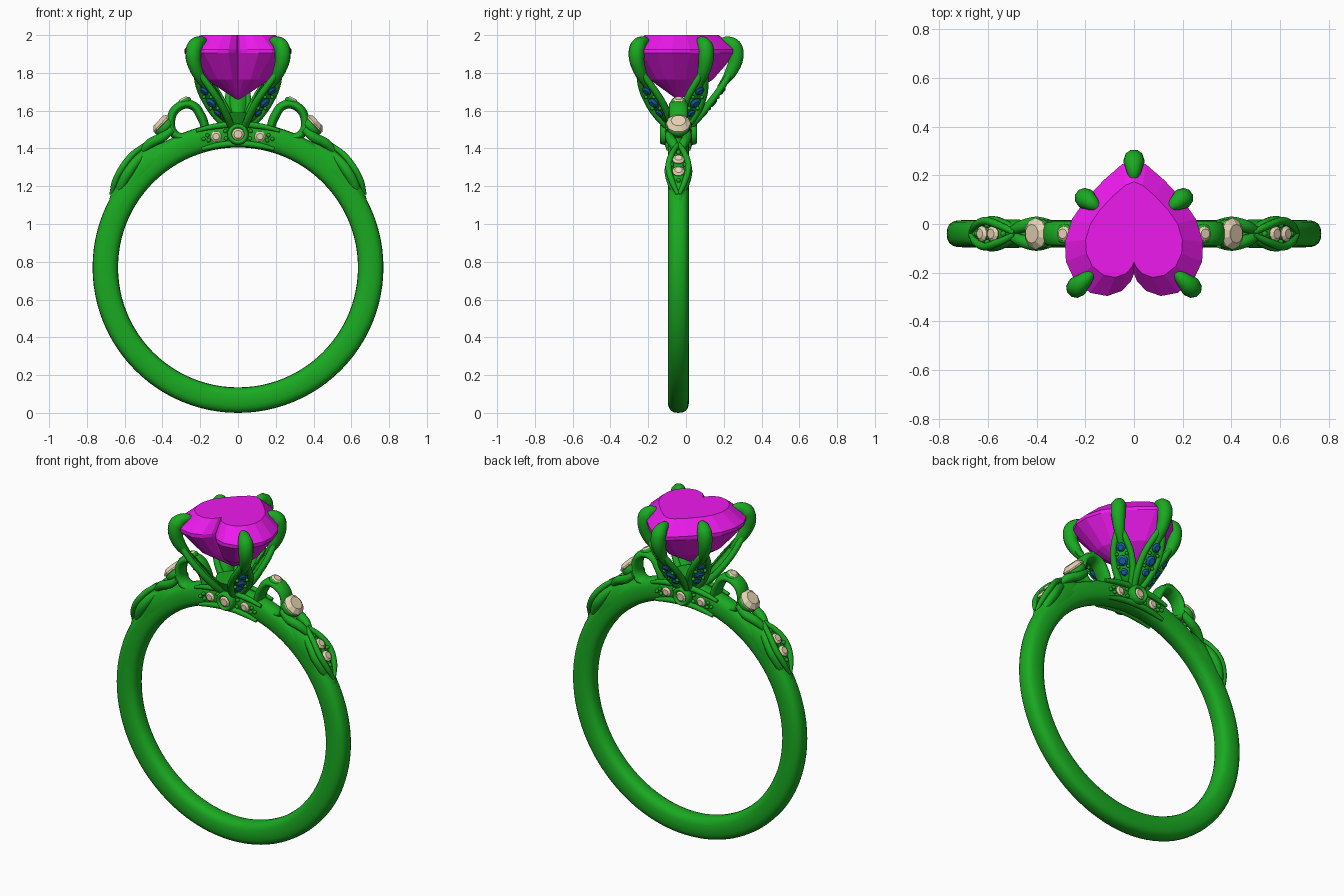
import bpy, bmesh
from math import sin, cos, pi, radians, hypot
from mathutils import Vector

if "Cube" in bpy.data.objects:
    bpy.data.objects.remove(bpy.data.objects["Cube"])

CY, CZ = -0.04, 0.77          # band centre


def mat(name, c):
    m = bpy.data.materials.new(name)
    m.diffuse_color = (*c, 1)
    m.use_nodes = True
    m.node_tree.nodes["Principled BSDF"].inputs["Base Color"].default_value = m.diffuse_color
    return m


METAL = mat("green_metal", (0.01, 0.40, 0.015))
HEART = mat("magenta_stone", (0.85, 0.01, 0.85))
BLUE = mat("blue_stone", (0.01, 0.13, 0.42))
CREAM = mat("cream_stone", (0.80, 0.66, 0.46))


def add(name, bm, m, smooth=None):
    bmesh.ops.recalc_face_normals(bm, faces=bm.faces)
    me = bpy.data.meshes.new(name)
    bm.to_mesh(me)
    bm.free()
    ob = bpy.data.objects.new(name, me)
    bpy.context.collection.objects.link(ob)
    me.materials.append(m)
    if smooth:
        for p in me.polygons:
            p.use_smooth = True
    return ob


def tube(name, pts, radii, yscale=1.0):
    """Smooth strand of varying thickness, optionally flattened or widened in y."""
    cu = bpy.data.curves.new(name, 'CURVE')
    cu.dimensions = '3D'
    cu.bevel_depth, cu.bevel_resolution, cu.resolution_u = 1, 3, 6
    cu.use_fill_caps = True
    sp = cu.splines.new('BEZIER')
    sp.bezier_points.add(len(pts) - 1)
    for b, p, r in zip(sp.bezier_points, pts, radii):
        b.co = (p[0], (p[1] - CY) / yscale, p[2])
        b.radius = r
        b.handle_left_type = b.handle_right_type = 'AUTO'
    ob = bpy.data.objects.new(name, cu)
    bpy.context.collection.objects.link(ob)
    ob.location.y, ob.scale.y = CY, yscale
    cu.materials.append(METAL)
    bpy.ops.object.select_all(action='DESELECT')
    ob.select_set(True)
    bpy.context.view_layer.objects.active = ob
    bpy.ops.object.convert(target='MESH')
    bpy.ops.object.shade_smooth_by_angle(angle=radians(50))
    return ob


def bridge(bm, rings, closed):
    n = len(rings)
    for i in range(n if closed else n - 1):
        a, b = rings[i], rings[(i + 1) % n]
        for j in range(len(a)):
            k = (j + 1) % len(a)
            bm.faces.new((a[j], a[k], b[k], b[j]))


def aim(ob, loc, normal):
    ob.location = loc
    ob.rotation_mode = 'QUATERNION'
    ob.rotation_quaternion = Vector(normal).to_track_quat('Z', 'Y')
    return ob


def stone(name, loc, normal, r, m):
    """Round faceted stone, table facing the normal."""
    bm = bmesh.new()
    rings = [[bm.verts.new((r * s * cos(2 * pi * i / 10), r * s * sin(2 * pi * i / 10), r * h))
              for i in range(10)] for s, h in ((0.6, 0.4), (1, 0.08), (1, -0.05), (0.2, -0.6))]
    bridge(bm, rings, False)
    bm.faces.new(rings[0])
    bm.faces.new(rings[-1])
    aim(add(name, bm, m), loc, normal)


def bezel(name, loc, normal, r, t, depth):
    """Rounded collar around a stone."""
    bm = bmesh.new()
    rings = []
    for i in range(28):
        a = 2 * pi * i / 28
        rings.append([bm.verts.new(((r + t * cos(b)) * cos(a), (r + t * cos(b)) * sin(a), depth * sin(b)))
                      for b in (2 * pi * k / 10 for k in range(10))])
    bridge(bm, rings, True)
    aim(add(name, bm, METAL, True), loc, normal)


def bead(name, loc, r):
    bm = bmesh.new()
    bmesh.ops.create_uvsphere(bm, u_segments=10, v_segments=7, radius=r)
    add(name, bm, METAL, True).location = loc


def polar(deg, r, y=0.0, sx=1):
    a = radians(deg)
    return Vector((sx * r * cos(a), CY + y, CZ + r * sin(a)))


# band: rounded section swept in a circle
bm = bmesh.new()
rings = []
for i in range(96):
    ring = []
    for k in range(20):
        b = 2 * pi * k / 20
        c, s = cos(b), sin(b)
        u = abs(c) ** 0.75 * (1 if c > 0 else -1)
        v = abs(s) ** 0.75 * (1 if s > 0 else -1)
        ring.append(bm.verts.new(polar(i * 3.75, 0.7025 + 0.0675 * u, 0.056 * v)))
    rings.append(ring)
bridge(bm, rings, True)
add("band", bm, METAL, True)

# heart stone: outline scaled into table, crown, girdle and pavilion
half = [(0, -0.205), (0.012, -0.235), (0.05, -0.275), (0.11, -0.296), (0.18, -0.283), (0.245, -0.23),
        (0.28, -0.155), (0.284, -0.075), (0.255, 0.02), (0.2, 0.1), (0.125, 0.18), (0.05, 0.245), (0, 0.265)]
outline = half + [(-x, y) for x, y in half[-2:0:-1]]
bm = bmesh.new()
rings = [[bm.verts.new((x * s, CY + (y - CY) * s, z)) for x, y in outline]
         for s, z in ((0.7, 2.0), (1, 1.925), (1, 1.905), (0.6, 1.765), (0.03, 1.66))]
bridge(bm, rings, False)
bm.faces.new(rings[0])
bm.faces.new(rings[-1])
add("heart_stone", bm, HEART)

# claws with stone-set petals below
path = [(0.16, 1.50), (0.38, 1.575), (0.60, 1.66), (0.78, 1.735), (0.93, 1.81)]
widths = [0.012, 0.042, 0.052, 0.036, 0.006]
for n, (px, py) in enumerate([(0, 0.262), (0.2, 0.105), (-0.2, 0.105), (0.235, -0.26), (-0.235, -0.26)]):
    R = hypot(px, py - CY)
    d = Vector((px / R, (py - CY) / R, 0))
    t = Vector((-d.y, d.x, 0))

    def at(f, z, off=0.0):
        return Vector((0, CY, z)) + d * (R * f) + t * off

    tube(f"claw_{n}", [at(0.72, 1.72), at(0.93, 1.81), at(1.01, 1.89), at(0.97, 1.94), at(0.84, 1.965), at(0.66, 1.962)],
         [0.015, 0.034, 0.042, 0.043, 0.030, 0.006])
    for s in (-1, 1):
        tube(f"petal_rim_{n}_{s}", [at(f, z, s * w) for (f, z), w in zip(path, widths)],
             [0.018, 0.020, 0.018, 0.018, 0.016])
    # petal backing
    bm = bmesh.new()
    rows = [[bm.verts.new(at(f - 0.02, z, s * w)) for s in (-1, 1)] for (f, z), w in zip(path, widths)]
    for a, b in zip(rows, rows[1:]):
        bm.faces.new((a[0], a[1], b[1], b[0]))
    sol = add(f"petal_{n}", bm, METAL, True).modifiers.new("thickness", 'SOLIDIFY')
    sol.thickness, sol.offset = 0.02, 0
    # petal stones and beads
    nrm = d * 0.75 - Vector((0, 0, 0.65))
    for f, z, r in ((0.43, 1.595, 0.022), (0.57, 1.65, 0.031), (0.73, 1.713, 0.026)):
        stone(f"petal_stone_{n}", at(f, z) + nrm * 0.014, nrm, r, BLUE)
    for f, z in ((0.50, 1.622), (0.65, 1.682)):
        for s in (-1, 1):
            bead(f"petal_bead_{n}", at(f, z, s * 0.028) + nrm * 0.016, 0.010)

# seat under the claws
bm = bmesh.new()
bmesh.ops.create_cone(bm, cap_ends=True, segments=32, radius1=0.055, radius2=0.10, depth=0.09)
add("seat", bm, METAL).location = (0, CY, 1.545)

# bridge side panels, front and back
for s in (-1, 1):
    side = (0, s, 0)
    for r in (0.655, 0.757):
        tube("bridge_rim", [polar(a, r, s * 0.055) for a in (73, 80, 90, 100, 107)],
             [0.010, 0.016, 0.018, 0.016, 0.010])
    bezel("bridge_bezel", polar(90, 0.705, s * 0.07), side, 0.043, 0.014, 0.03)
    stone("bridge_centre_stone", polar(90, 0.705, s * 0.082), side, 0.036, CREAM)
    for sx in (-1, 1):
        stone("bridge_side_stone", polar(80.5, 0.703, s * 0.06, sx), side, 0.029, CREAM)
        for a, r in ((84.7, 0.685), (84.7, 0.725), (77, 0.69), (77, 0.718), (75, 0.704)):
            bead("bridge_bead", polar(a, r, s * 0.06, sx), 0.011)

# shoulders, mirrored left and right
for sx in (-1, 1):
    def flat(x, z, y=0.0):
        return Vector((sx * x, CY + y, z))

    tube("shoulder", [polar(a, r, 0, sx) for a, r in
                      ((25, 0.70), (31, 0.708), (38, 0.716), (46, 0.722), (54, 0.716), (61, 0.70), (68, 0.69))],
         [0.062, 0.075, 0.085, 0.090, 0.083, 0.065, 0.05], 0.66)
    # leaf with rims, stones and beads
    leaf = [(30, 0.775, 0.004), (35, 0.795, 0.034), (41, 0.810, 0.052), (47, 0.818, 0.036), (53, 0.815, 0.004)]
    for s in (-1, 1):
        tube("leaf_rim", [polar(a, r, s * w, sx) for a, r, w in leaf], [0.010, 0.016, 0.017, 0.016, 0.012])
        tube("leaf_side", [polar(a, r - 0.04, s * w * 0.85, sx) for a, r, w in leaf],
             [0.012, 0.026, 0.030, 0.026, 0.012])
        # strand from leaf tip up to the round collar
        tube("shoulder_strand", [polar(51, 0.80, s * 0.01, sx), flat(0.46, 1.43, s * 0.03),
                                 flat(0.40, 1.46, s * 0.045), flat(0.35, 1.50, s * 0.04)],
             [0.02, 0.026, 0.026, 0.02])
    for a, r in ((39.2, 0.806), (44.6, 0.815)):
        stone("leaf_stone", polar(a, r, 0, sx), (sx * cos(radians(a)), 0, sin(radians(a))), 0.033, CREAM)
    for a, y in ((35.5, 0), (42, 0.035), (42, -0.035), (48.5, 0)):
        bead("leaf_bead", polar(a, 0.812 if a > 40 else 0.795, y, sx), 0.012)
    # open scroll beside the setting
    tube("scroll", [flat(0.17, 1.50), flat(0.195, 1.57), flat(0.245, 1.63), flat(0.315, 1.62), flat(0.355, 1.55),
                    flat(0.335, 1.475), flat(0.27, 1.455)],
         [0.024, 0.026, 0.025, 0.025, 0.024, 0.024, 0.022], 2.0)
    # round stone in collar, and the small one above
    n = (sx * 0.72, 0, 0.69)
    bezel("collar", flat(0.388, 1.515), n, 0.050, 0.012, 0.022)
    stone("collar_stone", flat(0.402, 1.53), n, 0.065, CREAM)
    n2 = (sx * 0.45, 0, 0.9)
    bezel("small_collar", flat(0.285, 1.645), n2, 0.030, 0.010, 0.016)
    stone("small_collar_stone", flat(0.288, 1.655), n2, 0.033, CREAM)
